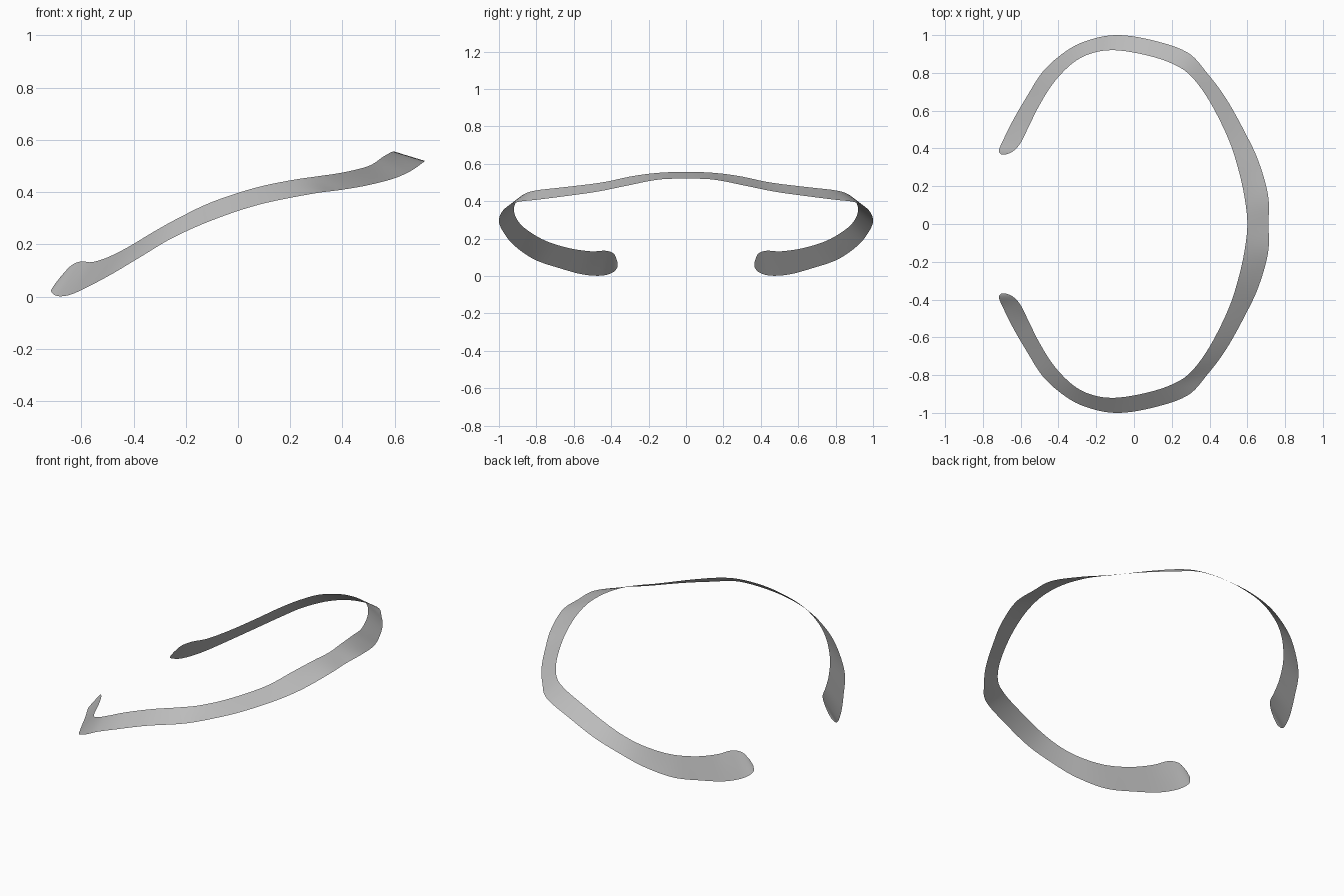
import bpy
import bmesh
from mathutils import Vector

cube = bpy.data.objects.get("Cube")
if cube:
    bpy.data.objects.remove(cube, do_unlink=True)

# One plain grey for the whole band
grey = bpy.data.materials.new("plain_grey")
grey.use_nodes = True
colour = (0.5, 0.5, 0.5, 1.0)
grey.diffuse_color = colour
grey.node_tree.nodes["Principled BSDF"].inputs["Base Color"].default_value = colour

# Upper (inner) and lower (outer) rails, from the middle to the rounded end
upper_rail = [(.6, 0, .555), (.587, .13, .553), (.555, .28, .535), (.5, .45, .5),
              (.4, .65, .475), (.3, .785, .46), (.2, .85, .445), (.06, .895, .415),
              (-.1, .92, .362), (-.22, .905, .305), (-.32, .855, .25),
              (-.42, .755, .19), (-.5, .63, .15), (-.56, .51, .132),
              (-.6, .43, .135), (-.64, .385, .118), (-.68, .367, .075)]
lower_rail = [(.712, 0, .52), (.71, .15, .515), (.66, .33, .48), (.59, .48, .45),
              (.49, .66, .425), (.39, .795, .408), (.28, .91, .393), (.08, .977, .352),
              (-.1, 1, .292), (-.25, .97, .225), (-.36, .915, .16),
              (-.48, .81, .088), (-.57, .67, .04), (-.64, .55, .008),
              (-.69, .45, .002), (-.715, .39, .02), (-.703, .367, .045)]


def smooth_path(points, steps):
    """Catmull-Rom curve through the points, symmetric across y = 0 at its start."""
    pts = [Vector(p) for p in points]
    before = Vector((pts[1].x, -pts[1].y, pts[1].z))
    pts = [before] + pts + [pts[-1] * 2 - pts[-2]]
    path = []
    for a, b, c, d in zip(pts, pts[1:], pts[2:], pts[3:]):
        for i in range(steps):
            t = i / steps
            path.append((b * 2 + (c - a) * t
                         + (a * 2 - b * 5 + c * 4 - d) * t ** 2
                         + (b * 3 - a - c * 3 + d) * t ** 3) / 2)
    path.append(pts[-2])
    return path


# Half of the band, lofted between the rails
STEPS, ACROSS = 6, 4
bm = bmesh.new()
rows = []
for low, high in zip(smooth_path(lower_rail, STEPS), smooth_path(upper_rail, STEPS)):
    rows.append([bm.verts.new(low.lerp(high, k / ACROSS)) for k in range(ACROSS + 1)])
for row, following in zip(rows, rows[1:]):
    for k in range(ACROSS):
        bm.faces.new((row[k], following[k], following[k + 1], row[k + 1]))

mesh = bpy.data.meshes.new("open_band")
bm.to_mesh(mesh)
bm.free()
mesh.materials.append(grey)
band = bpy.data.objects.new("open_band", mesh)
bpy.context.collection.objects.link(band)

# Other half of the band
mirror = band.modifiers.new("mirror_halves", 'MIRROR')
mirror.use_axis = (False, True, False)
mirror.use_clip = True

bpy.ops.object.select_all(action='DESELECT')
band.select_set(True)
bpy.context.view_layer.objects.active = band
bpy.ops.object.shade_smooth()
